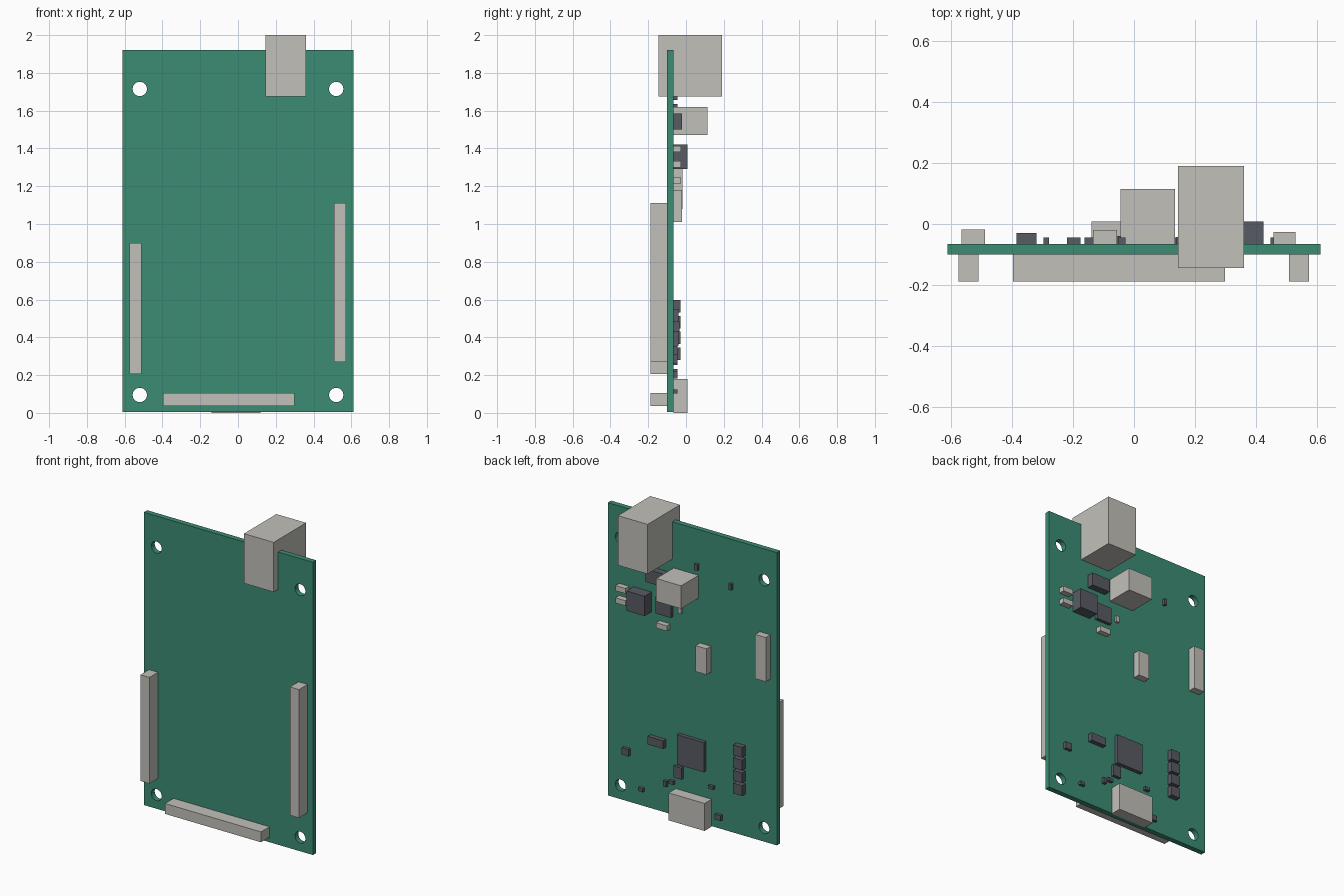
import bpy, math

if "Cube" in bpy.data.objects:
    bpy.data.objects.remove(bpy.data.objects["Cube"])


def mat(name, rgb):
    m = bpy.data.materials.new(name)
    m.diffuse_color = (*rgb, 1)
    m.use_nodes = True
    m.node_tree.nodes["Principled BSDF"].inputs["Base Color"].default_value = m.diffuse_color
    return m


GREEN = mat("board green", (0.045, 0.262, 0.175))
DARK = mat("chip dark grey", (0.098, 0.105, 0.125))
LIGHT = mat("connector light grey", (0.539, 0.527, 0.491))

BACK, FRONT = -0.065, -0.10   # the two faces of the board


def box(name, m, x0, x1, z0, z1, y1, y0=BACK):
    bpy.ops.mesh.primitive_cube_add(
        size=1, location=((x0 + x1) / 2, (y0 + y1) / 2, (z0 + z1) / 2))
    ob = bpy.context.object
    ob.name = name
    ob.scale = (x1 - x0, abs(y1 - y0), z1 - z0)
    bpy.ops.object.transform_apply(location=False, rotation=False, scale=True)
    ob.data.materials.append(m)


# Board: outline with a notch at the top and four mounting holes
cu = bpy.data.curves.new("board", 'CURVE')
cu.dimensions = '2D'
cu.fill_mode = 'BOTH'
cu.extrude = (BACK - FRONT) / 2


def loop(points):
    s = cu.splines.new('POLY')
    s.points.add(len(points) - 1)
    for p, (x, z) in zip(s.points, points):
        p.co = (x, z, 0, 1)
    s.use_cyclic_u = True


W, H = 0.612, 1.92
loop([(-W, 0.004), (W, 0.004), (W, H), (0.36, H), (0.36, 1.675),
      (0.145, 1.675), (0.145, H), (-W, H)])
for cx in (-0.52, 0.52):
    for cz in (0.095, 1.715):
        loop([(cx + 0.038 * math.cos(t * math.pi / 12),
               cz + 0.038 * math.sin(t * math.pi / 12)) for t in range(24)])
board = bpy.data.objects.new("board", cu)
bpy.context.collection.objects.link(board)
board.rotation_euler = (math.pi / 2, 0, 0)
board.location.y = (BACK + FRONT) / 2
bpy.ops.object.select_all(action='DESELECT')
board.select_set(True)
bpy.context.view_layer.objects.active = board
bpy.ops.object.convert(target='MESH')
board = bpy.context.object
board.data.materials.clear()
board.data.materials.append(GREEN)
for p in board.data.polygons:
    p.use_smooth = False

# Pin headers on the front
box("left_header", LIGHT, -0.575, -0.51, 0.205, 0.90, -0.188, FRONT)
box("right_header", LIGHT, 0.508, 0.573, 0.27, 1.11, -0.188, FRONT)
box("bottom_header", LIGHT, -0.397, 0.298, 0.037, 0.105, -0.188, FRONT)

# Connectors on the back
box("power_jack", LIGHT, 0.145, 0.36, 1.675, 2.0, 0.19, -0.145)
box("terminal_block", LIGHT, -0.045, 0.135, 1.47, 1.62, 0.115)
box("data_port", LIGHT, -0.14, 0.12, 0.0, 0.18, 0.008)
box("small_socket", LIGHT, -0.135, -0.055, 1.01, 1.18, -0.02)
box("side_socket", LIGHT, -0.565, -0.488, 1.08, 1.37, -0.018)

# Power section
box("inductor", DARK, 0.295, 0.425, 1.29, 1.42, 0.008)
box("diode", DARK, 0.175, 0.308, 1.50, 1.585, -0.02)
box("regulator_chip", DARK, 0.14, 0.25, 1.30, 1.41, -0.043)
for i, z in enumerate((1.30, 1.38)):
    box(f"capacitor_{i}", LIGHT, 0.458, 0.53, z, z + 0.034, -0.027)
box("capacitor_2", LIGHT, 0.16, 0.238, 1.213, 1.248, -0.03)
box("capacitor_3", LIGHT, 0.072, 0.094, 1.34, 1.38, -0.05)

# Logic section
box("main_chip", DARK, -0.101, 0.094, 0.355, 0.55, -0.04)
box("memory_chip", DARK, 0.19, 0.302, 0.432, 0.485, -0.035)
box("interface_chip", DARK, 0.065, 0.122, 0.26, 0.336, -0.045)
for i in range(4):
    z = 0.28 + i * 0.0835
    box(f"resistor_array_{i}", DARK, -0.385, -0.32, z, z + 0.067, -0.03)

# Tiny parts: x0, x1, z0, z1
tiny = [(0.448, 0.497, 0.31, 0.355), (-0.05, -0.028, 1.657, 1.697),
        (-0.296, -0.278, 1.595, 1.635), (0.345, 0.38, 0.103, 0.125),
        (0.175, 0.198, 0.182, 0.218), (0.125, 0.16, 0.21, 0.232),
        (-0.163, -0.128, 0.254, 0.275), (-0.22, -0.175, 0.065, 0.1)]
for i, t in enumerate(tiny):
    box(f"small_part_{i}", DARK, *t, -0.045)
